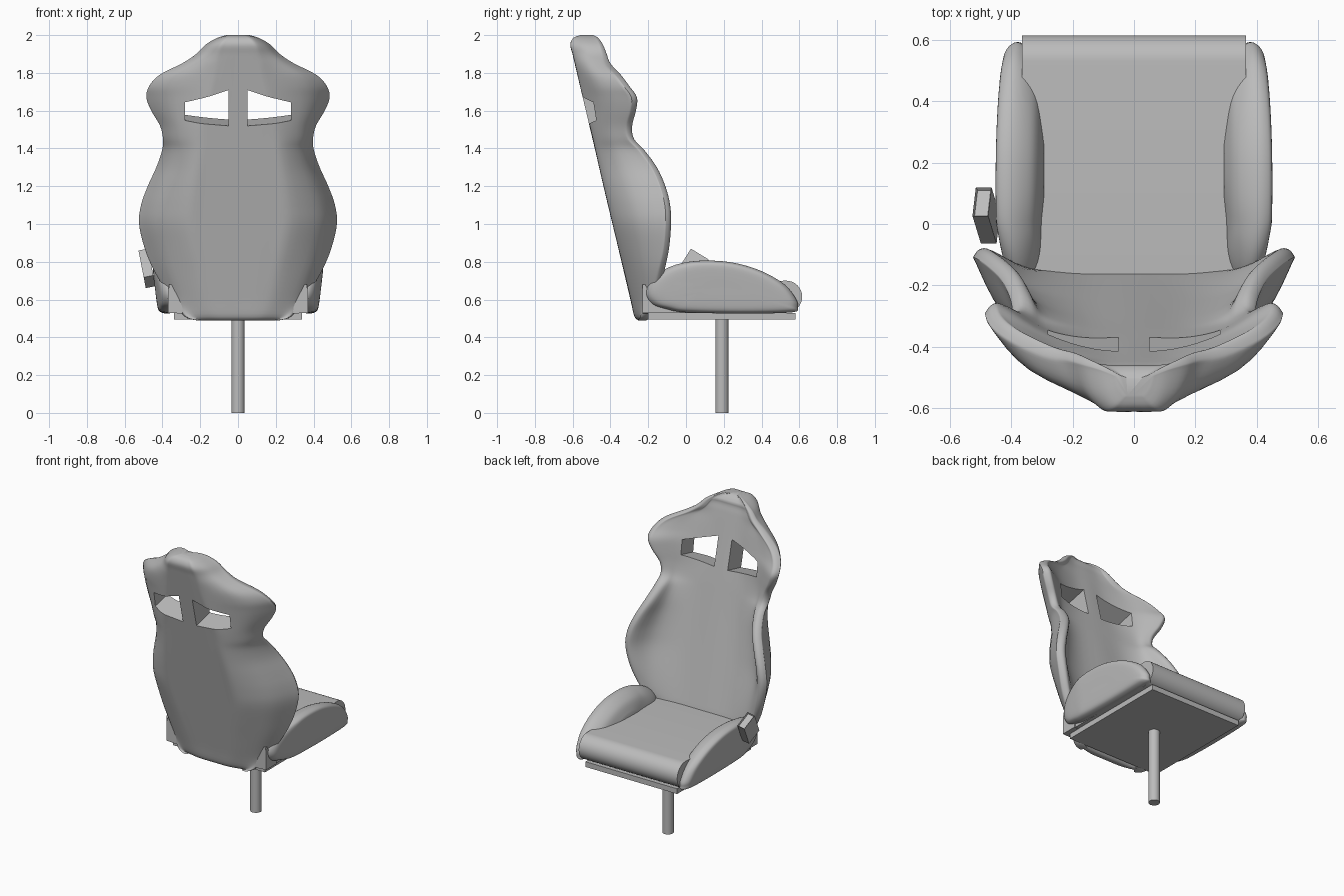
import bpy, bmesh, math
from mathutils import Vector, Matrix

if "Cube" in bpy.data.objects:
    bpy.data.objects.remove(bpy.data.objects["Cube"], do_unlink=True)

grey = bpy.data.materials.new("seat_grey")
grey.use_nodes = True
GREY = (0.5, 0.5, 0.5, 1)
grey.diffuse_color = GREY
grey.node_tree.nodes["Principled BSDF"].inputs["Base Color"].default_value = GREY


def spline(pts, steps=4, closed=False):
    """Smooth curve through points of any dimension."""
    p = [Vector(q) for q in pts]
    n = len(p)
    out = []
    for i in range(n if closed else n - 1):
        a, b, c, d = [p[j % n] if closed else p[min(max(j, 0), n - 1)]
                      for j in range(i - 1, i + 3)]
        for s in range(steps):
            t = s / steps
            out.append(b + (c - a) * (t / 2)
                       + (a * 2 - b * 5 + c * 4 - d) * (t * t / 2)
                       + (b * 3 - a - c * 3 + d) * (t ** 3 / 2))
    return out if closed else out + [p[-1]]


def finish(name, bm):
    bmesh.ops.recalc_face_normals(bm, faces=bm.faces)
    mesh = bpy.data.meshes.new(name)
    bm.to_mesh(mesh)
    bm.free()
    mesh.materials.append(grey)
    obj = bpy.data.objects.new(name, mesh)
    bpy.context.collection.objects.link(obj)
    return obj


def select(obj):
    bpy.ops.object.select_all(action='DESELECT')
    obj.select_set(True)
    bpy.context.view_layer.objects.active = obj


def smooth(obj, angle=35):
    select(obj)
    bpy.ops.object.shade_smooth_by_angle(angle=math.radians(angle))


def loft(name, rings):
    """Skin a row of closed rings and cap both ends."""
    bm = bmesh.new()
    rows = [[bm.verts.new(p) for p in r] for r in rings]
    n = len(rows[0])
    for lo, hi in zip(rows, rows[1:]):
        for i in range(n):
            j = (i + 1) % n
            bm.faces.new((lo[i], lo[j], hi[j], hi[i]))
    bm.faces.new(rows[0])
    bm.faces.new(rows[-1])
    return finish(name, bm)


def box(name, size, matrix):
    bm = bmesh.new()
    bmesh.ops.create_cube(bm, size=1, matrix=matrix @ Matrix.Diagonal((*size, 1)))
    return finish(name, bm)


# Backrest shell: height, half width, wing front, flat half width, back inset
stations = [
    (.49, .22, -.21, .15, .02), (.51, .28, -.19, .17, 0), (.6, .35, -.15, .2, 0),
    (.75, .44, -.115, .235, 0), (.87, .49, -.09, .265, 0), (1, .52, -.08, .29, 0),
    (1.1, .51, -.085, .285, 0), (1.2, .475, -.11, .27, 0), (1.3, .43, -.155, .25, 0),
    (1.39, .4, -.22, .235, 0), (1.45, .395, -.275, .23, 0), (1.52, .41, -.285, .22, 0),
    (1.6, .455, -.265, .2, 0), (1.67, .48, -.26, .185, 0), (1.73, .465, -.3, .17, 0),
    (1.79, .41, -.345, .155, 0), (1.85, .295, -.4, .14, 0), (1.9, .22, -.42, .12, 0),
    (1.95, .17, -.44, .1, 0), (1.985, .11, -.465, .07, .025), (2, .06, -.49, .03, .065)]


def backrest_ring(z, w, yt, xf, inset):
    yb = -.27 - .236 * (z - .5) + inset
    yi = min(yb + .15, yt - .015)
    k = min(1, w / .25)
    half = [(0, yb), (xf * .6, yb), (xf, yb + .01 * k),
            (xf + .62 * (w - xf), yb + .36 * (yt - yb)),
            (w - .006 * k, yt - .05 * k), (w, yt - .022 * k), (w - .025 * k, yt),
            (w - .06 * k, yt - .015 * k),
            (xf + .35 * (w - xf) - .02 * (1 - k), yi + .3 * (yt - yi)),
            (xf * .75, yi), (0, yi)]
    ring = half + [(-x, y) for x, y in half[-2:0:-1]]
    return [(p.x, p.y, z) for p in spline(ring, 4, True)]


backrest = loft("backrest", [backrest_ring(*s) for s in spline(stations)])

# Two belt openings, cut square to the leaning back
for side in (-1, 1):
    outline = [(.05, 1.515), (.28, 1.535), (.28, 1.635), (.05, 1.715)]
    cutter = loft("opening_cutter", [
        [(side * x, -.53 + d, z + .236 * d) for x, z in outline] for d in (-.25, .4)])
    cutter.hide_render = True
    select(backrest)
    mod = backrest.modifiers.new("opening", 'BOOLEAN')
    mod.operation = 'DIFFERENCE'
    mod.solver = 'EXACT'
    mod.object = cutter
    bpy.ops.object.modifier_apply(modifier=mod.name)
    bpy.data.objects.remove(cutter, do_unlink=True)
smooth(backrest, 45)

# Seat cushion with a rolled front edge
roll = [(.53 + .085 * math.sin(a), .615 + .085 * math.cos(a))
        for a in [math.pi * i / 16 for i in range(17)]]
side_shape = [(-.23, .53), (-.23, .68)] + roll
smooth(loft("seat_cushion", [[(x, y, z) for y, z in side_shape] for x in (-.365, .365)]))

# Side bolsters: one side profile, swelling and shrinking across the width
profile = spline([
    (-.1, .765), (0, .797), (.12, .806), (.26, .793), (.4, .75), (.52, .68),
    (.58, .605), (.59, .56), (.56, .533), (.3, .526), (0, .533), (-.1, .55),
    (-.175, .575), (-.21, .63), (-.18, .705)], 4, True)
layers = spline([(.29, .3), (.312, .7), (.345, .9), (.385, 1), (.418, .97),
                 (.436, .85), (.44, .5), (.44, .05)])
for side, label in ((1, "left"), (-1, "right")):
    rings = []
    for x, s in layers:
        ring = []
        for p in profile:
            y = .2 + (p.x - .2) * s
            z = .665 + (p.y - .665) * s
            lean = .12 * (z - .665) + .13 * min(0, y)
            ring.append((side * (x + lean), y, z))
        rings.append(ring)
    smooth(loft(label + "_bolster", rings), 60)

    # Hinge bracket behind the bolster
    plate = [(.37, .53), (.37, .66), (.34, .675), (.275, .525)]
    loft(label + "_bracket", [[(side * x, y, z) for x, z in plate] for y in (-.23, -.12)])

# Base plate and post
box("base_plate", (.68, .78, .035), Matrix.Translation((0, .19, .5125)))
bm = bmesh.new()
bmesh.ops.create_cone(bm, cap_ends=True, segments=32, radius1=.035, radius2=.035,
                      depth=.5, matrix=Matrix.Translation((0, .19, .25)))
smooth(finish("post", bm))

# Belt buckle, tilted forward and outward, with a recessed top
tilt = (Matrix.Translation((-.482, .028, .765)) @ Matrix.Rotation(math.radians(-11), 4, 'Y')
        @ Matrix.Rotation(math.radians(-32), 4, 'X'))
buckle = box("belt_buckle", (.052, .11, .17), tilt)
bm = bmesh.new()
bm.from_mesh(buckle.data)
top = max(bm.faces, key=lambda f: f.calc_center_median().z)
bmesh.ops.inset_region(bm, faces=[top], thickness=.006, depth=0)
bmesh.ops.translate(bm, verts=top.verts, vec=-top.normal * .012)
bm.to_mesh(buckle.data)
bm.free()
